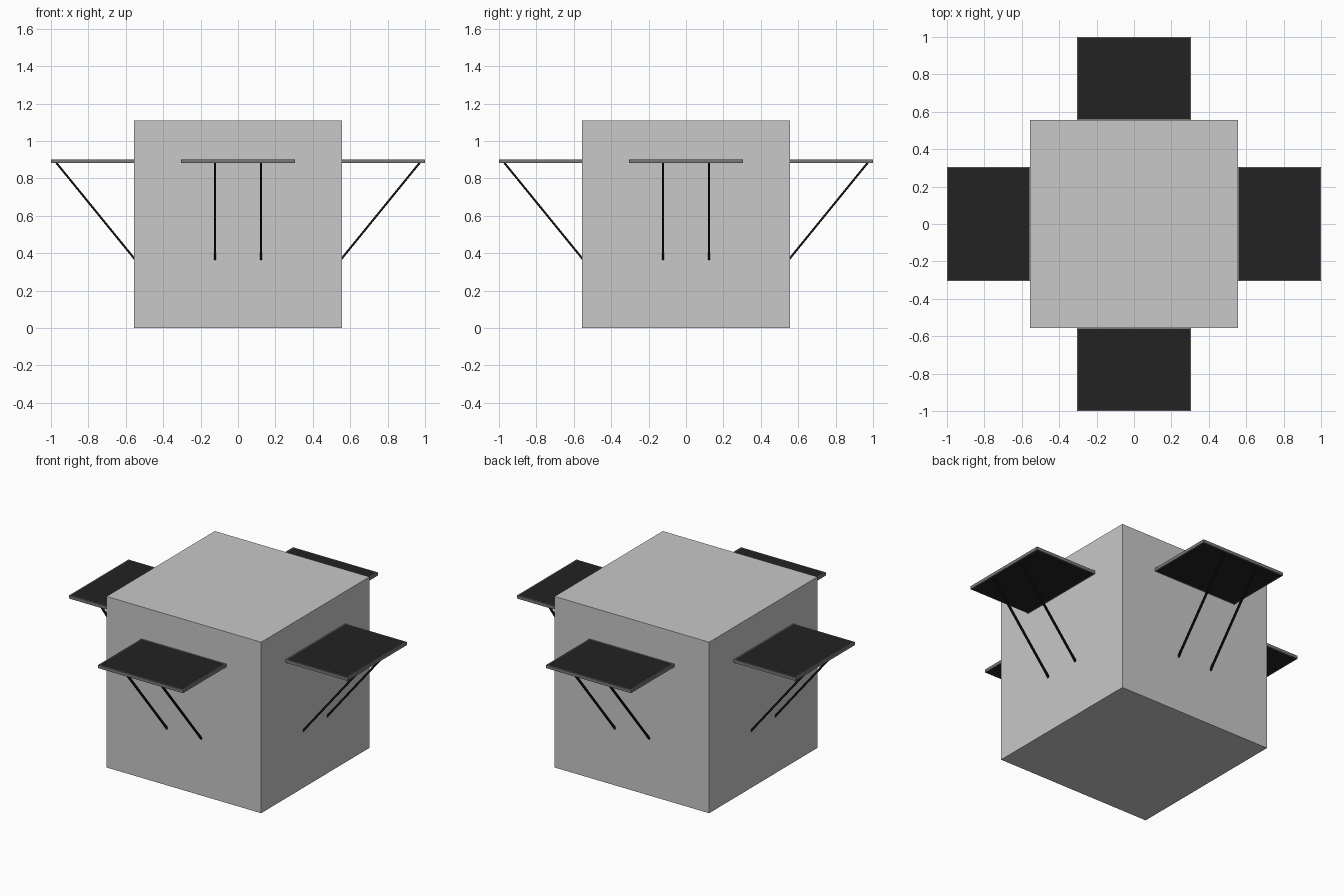
import bpy, bmesh
from math import pi
from mathutils import Vector, Matrix

if "Cube" in bpy.data.objects:
    bpy.data.objects.remove(bpy.data.objects["Cube"])


def material(name, v):
    m = bpy.data.materials.new(name)
    m.diffuse_color = (v, v, v, 1)
    m.use_nodes = True
    m.node_tree.nodes["Principled BSDF"].inputs["Base Color"].default_value = m.diffuse_color
    return m


LIGHT = material("light grey", 0.58)
FRAME = material("mid grey", 0.19)
DARK = material("panel black", 0.016)
BLACK = material("strut black", 0.006)


def finish(bm, name, mats, angle=0.0):
    bm.transform(Matrix.Rotation(angle, 4, 'Z'))
    bmesh.ops.recalc_face_normals(bm, faces=bm.faces)
    me = bpy.data.meshes.new(name)
    bm.to_mesh(me)
    bm.free()
    for m in mats:
        me.materials.append(m)
    ob = bpy.data.objects.new(name, me)
    bpy.context.collection.objects.link(ob)
    return ob


def box(lo, hi):
    lo, hi = Vector(lo), Vector(hi)
    bm = bmesh.new()
    bmesh.ops.create_cube(bm, size=1, matrix=Matrix.Translation((lo + hi) / 2)
                          @ Matrix.Diagonal((*(hi - lo), 1)))
    return bm


H = 0.555  # half width of the body

# Main cube body
finish(box((-H, -H, 0), (H, H, 2 * H)), "body", [LIGHT])


# Flat panel: grey rim with dark inset sheets above and below
def panel(name, angle):
    bm = box((-0.305, -1.0, 0.882), (0.305, -H, 0.902))
    bm.normal_update()
    caps = [f for f in bm.faces if abs(f.normal.z) > 0.9]
    bmesh.ops.inset_individual(bm, faces=caps, thickness=0.009)
    for f in caps:
        f.material_index = 1
    finish(bm, name, [FRAME, DARK], angle)


# Slanted square rod from the wall up to the outer edge of the panel
def strut(name, x, angle):
    a, b = Vector((x, -H + 0.004, 0.367)), Vector((x, -0.972, 0.884))
    d = b - a
    bm = box((-0.0055, -0.0055, -d.length / 2), (0.0055, 0.0055, d.length / 2))
    bm.transform(Matrix.Translation((a + b) / 2)
                 @ Vector((0, 0, 1)).rotation_difference(d).to_matrix().to_4x4())
    finish(bm, name, [BLACK], angle)


# One panel and two struts on each side
for i, side in enumerate(("front", "right", "back", "left")):
    panel(side + "_panel", i * pi / 2)
    for n, x in (("a", -0.123), ("b", 0.123)):
        strut(f"{side}_strut_{n}", x, i * pi / 2)
